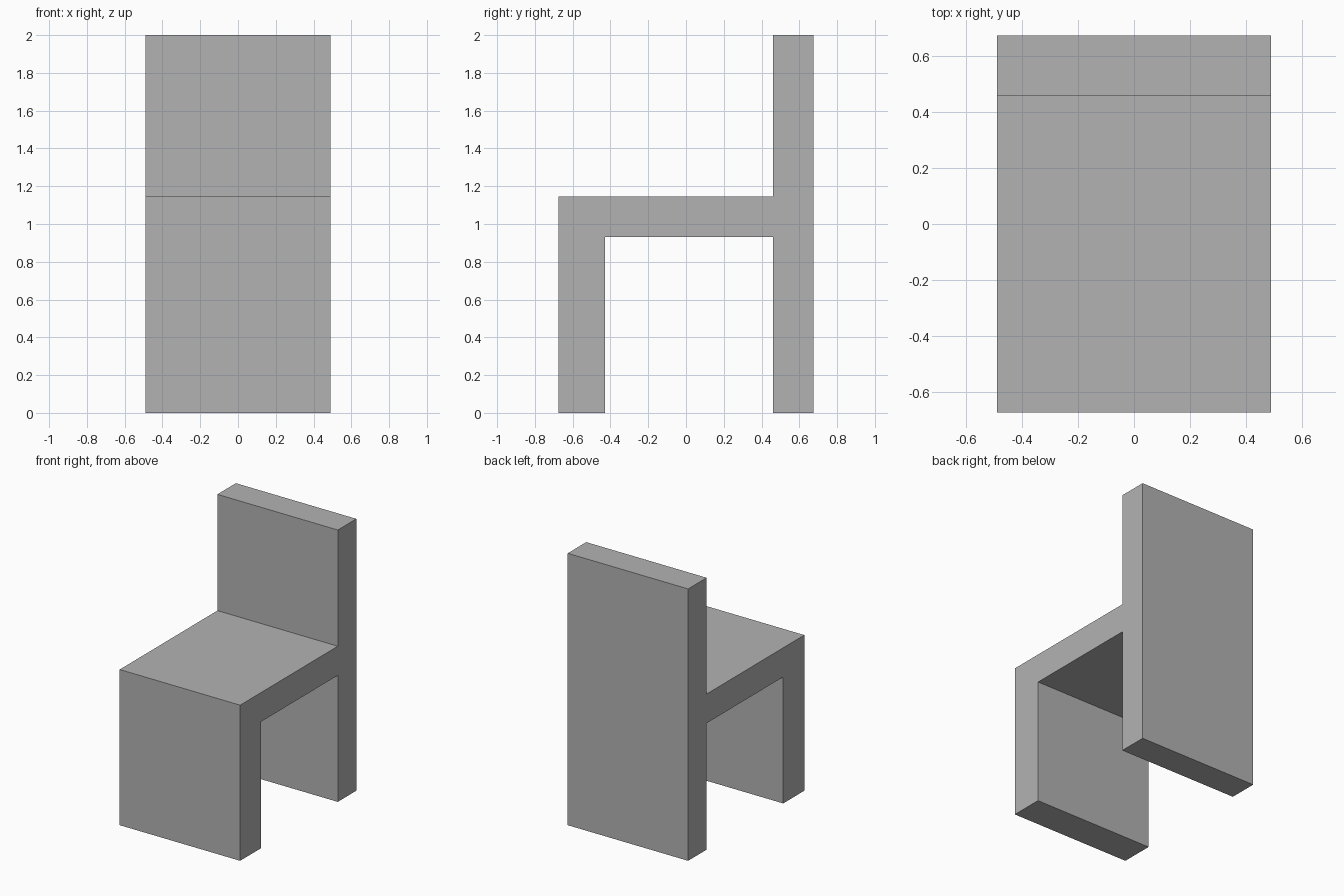
import bpy
import bmesh
from mathutils import Vector

cube = bpy.data.objects.get("Cube")
if cube:
    bpy.data.objects.remove(cube, do_unlink=True)

# Overall proportions
HALF_WIDTH = 0.49
FRONT, BACK = -0.675, 0.675
FRONT_LEG_INNER, BACKREST_FRONT = -0.43, 0.46
SEAT_BOTTOM, SEAT_TOP, TOP = 0.93, 1.145, 2.0


def make_material(name, colour):
    mat = bpy.data.materials.new(name)
    mat.use_nodes = True
    mat.diffuse_color = colour
    mat.node_tree.nodes["Principled BSDF"].inputs["Base Color"].default_value = colour
    return mat


def extrude_profile(name, profile, half_width, mat):
    """Extrude a closed (y, z) outline across the width."""
    bm = bmesh.new()
    face = bm.faces.new([bm.verts.new((-half_width, y, z)) for y, z in profile])
    result = bmesh.ops.extrude_face_region(bm, geom=[face])
    moved = [v for v in result["geom"] if isinstance(v, bmesh.types.BMVert)]
    bmesh.ops.translate(bm, verts=moved, vec=Vector((2 * half_width, 0, 0)))
    bmesh.ops.recalc_face_normals(bm, faces=bm.faces)
    mesh = bpy.data.meshes.new(name)
    bm.to_mesh(mesh)
    bm.free()
    mesh.materials.append(mat)
    obj = bpy.data.objects.new(name, mesh)
    bpy.context.collection.objects.link(obj)
    return obj


# Side outline: front leg panel, seat and full-height back in one piece
chair_outline = [
    (FRONT, 0),
    (FRONT_LEG_INNER, 0),
    (FRONT_LEG_INNER, SEAT_BOTTOM),
    (BACKREST_FRONT, SEAT_BOTTOM),
    (BACKREST_FRONT, 0),
    (BACK, 0),
    (BACK, TOP),
    (BACKREST_FRONT, TOP),
    (BACKREST_FRONT, SEAT_TOP),
    (FRONT, SEAT_TOP),
]
grey = make_material("plain grey", (0.45, 0.45, 0.45, 1))
extrude_profile("chair_body", chair_outline, HALF_WIDTH, grey)
